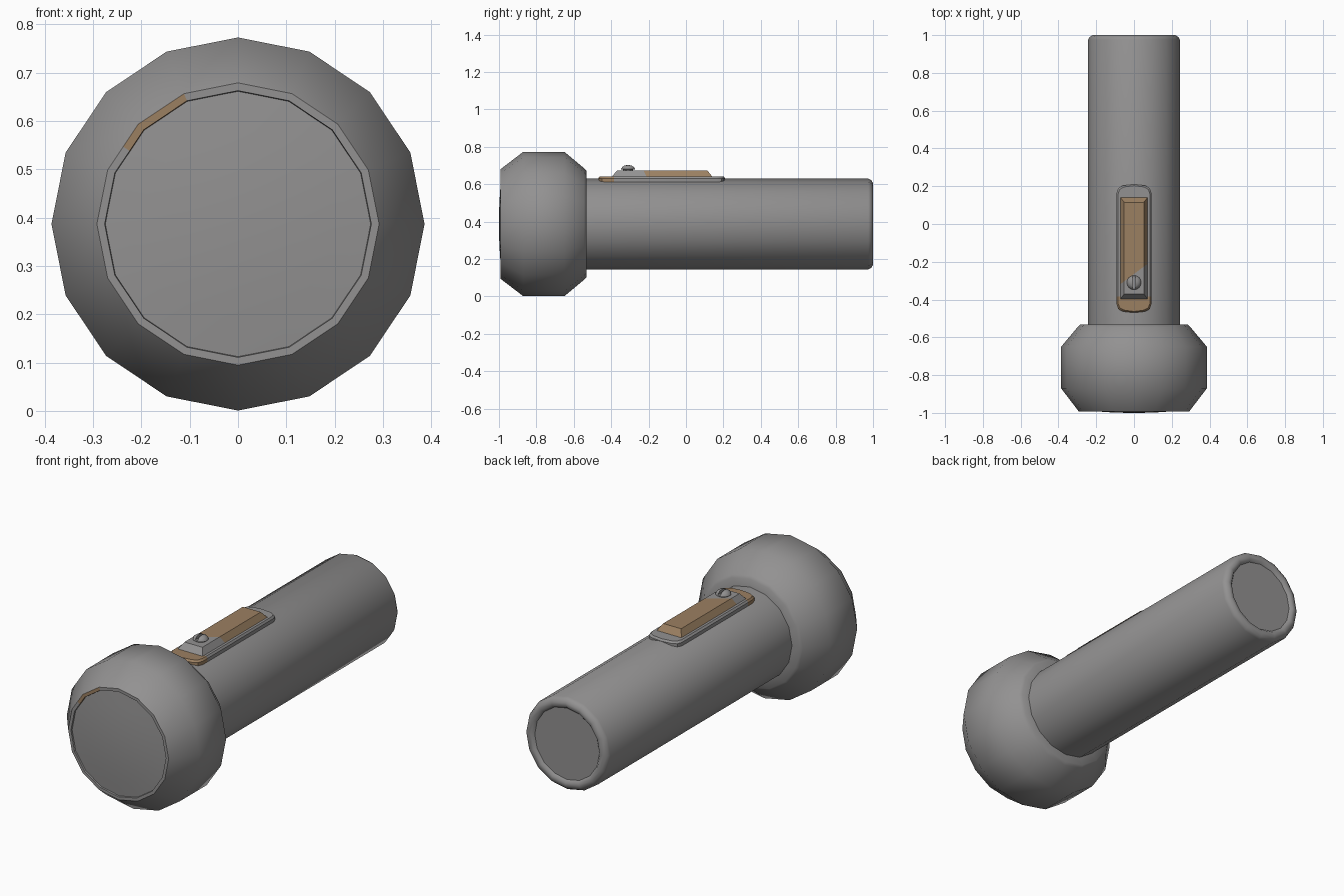
import bpy, bmesh, math
from mathutils import Vector

cube = bpy.data.objects.get("Cube")
if cube:
    bpy.data.objects.remove(cube, do_unlink=True)

AXIS_Z = 0.387
SIDES = 16


def material(name, rgb):
    m = bpy.data.materials.new(name)
    m.use_nodes = True
    m.diffuse_color = (*rgb, 1)
    m.node_tree.nodes["Principled BSDF"].inputs["Base Color"].default_value = (*rgb, 1)
    return m


GREY = material("grey metal", (0.29, 0.285, 0.285))
TAN = material("tan brass", (0.33, 0.215, 0.12))


def finish(name, bm, smooth=None, rule=None):
    """Make an object; faces whose centre meets the rule become tan."""
    bmesh.ops.recalc_face_normals(bm, faces=bm.faces)
    if rule:
        for f in bm.faces:
            f.material_index = int(rule(f.calc_center_median()))
    mesh = bpy.data.meshes.new(name)
    bm.to_mesh(mesh)
    bm.free()
    mesh.materials.append(GREY)
    mesh.materials.append(TAN)
    ob = bpy.data.objects.new(name, mesh)
    bpy.context.collection.objects.link(ob)
    bpy.ops.object.select_all(action="DESELECT")
    ob.select_set(True)
    bpy.context.view_layer.objects.active = ob
    if smooth:
        bpy.ops.object.shade_smooth_by_angle(angle=math.radians(smooth))
    return ob


def loft(rings, caps=True):
    """Skin a list of equal-length point rings."""
    bm = bmesh.new()
    loops = [[bm.verts.new(p) for p in ring] for ring in rings]
    for a, b in zip(loops, loops[1:]):
        for i in range(len(a)):
            j = (i + 1) % len(a)
            bm.faces.new((a[i], a[j], b[j], b[i]))
    if caps:
        bm.faces.new(loops[0])
        bm.faces.new(loops[-1])
    return bm


def lathe(profile, caps=True):
    """Turn (y, radius) points about the long axis."""
    angles = [2 * math.pi * i / SIDES for i in range(SIDES)]
    return loft([[(r * math.cos(a), y, AXIS_Z + r * math.sin(a)) for a in angles]
                 for y, r in profile], caps)


def split(bm, point, normal):
    bmesh.ops.bisect_plane(bm, geom=bm.verts[:] + bm.edges[:] + bm.faces[:],
                           plane_co=point, plane_no=normal)


# Flared head
finish("lamp_head", lathe([(-0.993, 0.292), (-0.87, 0.386), (-0.65, 0.386),
                           (-0.545, 0.298), (-0.533, 0.285), (-0.533, 0.2)], False), 45)

# Front rim with a worn patch on its upper corner
rim = lathe([(-0.993, 0.292), (-0.993, 0.276), (-0.982, 0.274)], False)
edge = math.radians(146)
split(rim, (0, 0, AXIS_Z), (-math.sin(edge), 0, math.cos(edge)))
finish("head_rim", rim, 30,
       lambda c: 112 < math.degrees(math.atan2(c.z - AXIS_Z, c.x)) < 146)

# Slightly domed lens
finish("lens", lathe([(-0.985, 0.275), (-0.992, 0.2), (-0.998, 0.11), (-1.0, 0.03)]), 45)

# Barrel and recessed end cap
finish("barrel", lathe([(-0.6, 0.243), (0.975, 0.243), (0.99, 0.235), (1.0, 0.219),
                        (1.0, 0.2), (0.987, 0.188)], False), 50)
finish("end_cap", lathe([(0.987, 0.19), (0.987, 0.02)]))


# Switch base plate with rounded ends
def plate_ring(z, inset):
    half = [(0.0, 0.21), (0.06, 0.203), (0.083, 0.19), (0.092, 0.165)]
    quarter = [(x - inset * (x > 0), y - inset) for x, y in half]
    right = quarter + [(x, -0.26 - y) for x, y in reversed(quarter)]
    left = [(-x, y) for x, y in reversed(right[1:-1])]
    return [(x, y, z) for x, y in right + left]


plate = loft([plate_ring(0.595, 0), plate_ring(0.63, 0), plate_ring(0.64, 0.007)])
split(plate, (0, -0.385, 0), (0, 1, 0))
finish("switch_plate", plate, 30, lambda c: c.y < -0.385)


# Tapered switch bar, worn behind a slanted line
def rectangle(x, y0, y1, z):
    return [(-x, y0, z), (x, y0, z), (x, y1, z), (-x, y1, z)]


bar = loft([rectangle(0.075, -0.4, 0.145, 0.635), rectangle(0.052, -0.37, 0.115, 0.672)])
wear_point = Vector((0, -0.265, 0))
wear_normal = Vector((-0.6, 0.8, 0))
split(bar, wear_point, wear_normal)
finish("switch_bar", bar, None, lambda c: (c - wear_point).dot(wear_normal) > 0)

# Slotted screw button
knob = loft([[(r * math.cos(a), -0.31 + r * math.sin(a), z)
              for a in [math.pi * i / 8 for i in range(16)]]
             for r, z in [(0.026, 0.665), (0.026, 0.678), (0.038, 0.68),
                          (0.034, 0.69), (0.022, 0.699), (0.008, 0.702)]])
button = finish("switch_button", knob, 40)
slot = loft([rectangle(0.007, -0.36, -0.26, 0.686), rectangle(0.007, -0.36, -0.26, 0.72)])
cutter = finish("slot_cutter", slot)
cutter.hide_render = True
cut = button.modifiers.new("slot", "BOOLEAN")
cut.operation = "DIFFERENCE"
cut.object = cutter
bpy.context.view_layer.objects.active = button
bpy.ops.object.modifier_apply(modifier=cut.name)
bpy.data.objects.remove(cutter, do_unlink=True)
